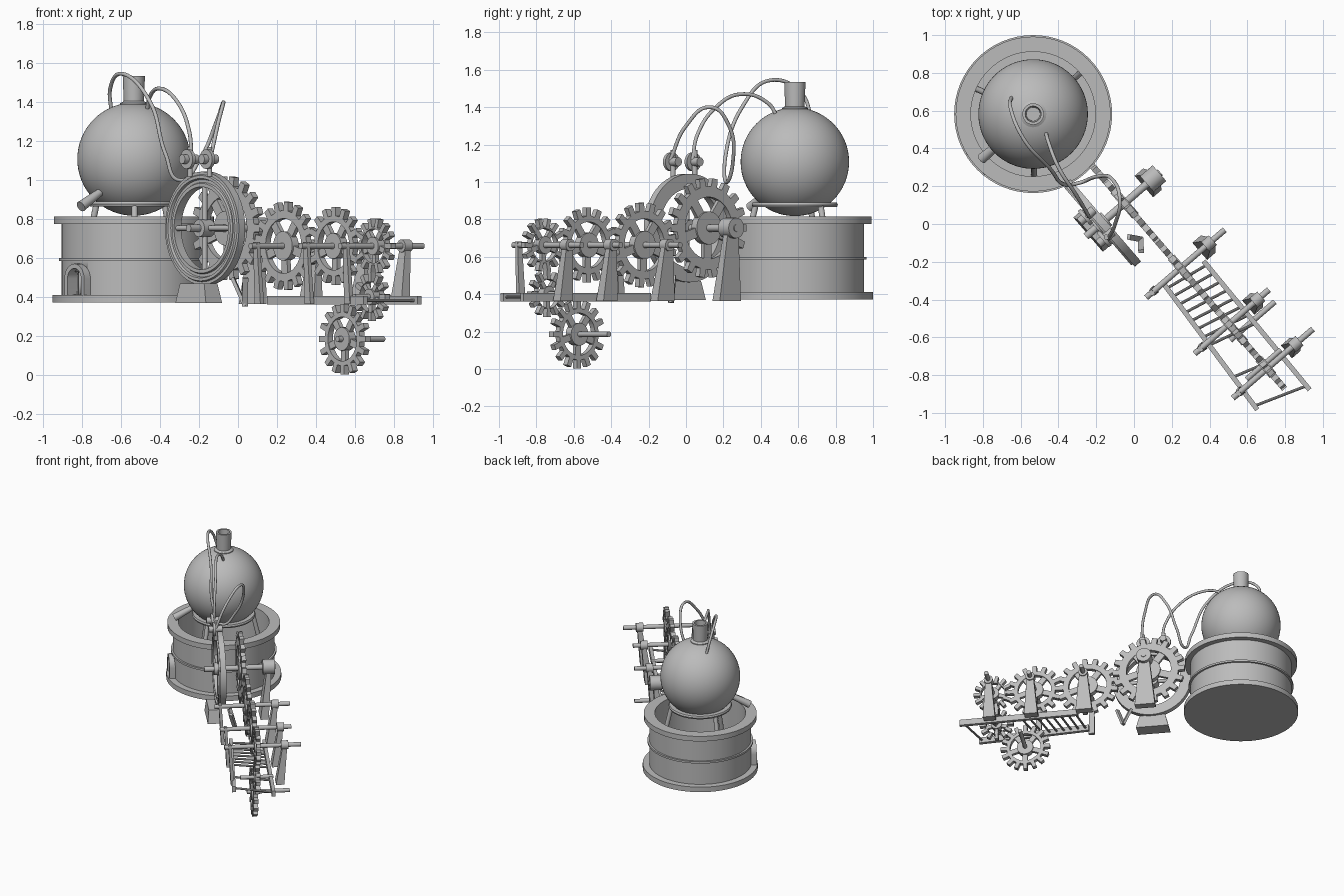
import bpy, bmesh
from math import sin, cos, pi, radians
from mathutils import Vector, Matrix

if "Cube" in bpy.data.objects:
    bpy.data.objects.remove(bpy.data.objects["Cube"])

metal = bpy.data.materials.new("grey metal")
metal.use_nodes = True
GREY = (0.5, 0.5, 0.5, 1)
metal.diffuse_color = GREY
metal.node_tree.nodes["Principled BSDF"].inputs["Base Color"].default_value = GREY

# Gear train frame: X runs along the train, Y along the shafts
U, A = Vector((0.653, -0.757, 0)), Vector((0.757, 0.653, 0))
TRAIN = Matrix.Translation((-0.05, 0.11, 0)) @ Matrix((U, A, (0, 0, 1))).transposed().to_4x4()
VESSEL = Matrix.Translation((-0.534, 0.582, 0))
DOOR = VESSEL @ Matrix.Rotation(radians(221 + 90), 4, "Z")   # -Y looks outward


def finish(name, bm, frame):
    bmesh.ops.recalc_face_normals(bm, faces=bm.faces)
    mesh = bpy.data.meshes.new(name)
    bm.to_mesh(mesh)
    bm.free()
    mesh.materials.append(metal)
    ob = bpy.data.objects.new(name, mesh)
    bpy.context.collection.objects.link(ob)
    ob.matrix_world = frame
    bpy.ops.object.select_all(action="DESELECT")
    ob.select_set(True)
    bpy.context.view_layer.objects.active = ob
    bpy.ops.object.shade_smooth_by_angle(angle=radians(35))
    return ob


def add_rod(bm, p, q, r, r2=None, sides=20):
    p, q = Vector(p), Vector(q)
    turn = (q - p).to_track_quat("Z", "Y").to_matrix().to_4x4()
    bmesh.ops.create_cone(bm, cap_ends=True, segments=sides, radius1=r, radius2=r if r2 is None else r2,
                          depth=(q - p).length, matrix=Matrix.Translation((p + q) / 2) @ turn)


def rod(name, p, q, r, r2=None, frame=TRAIN, sides=20):
    bm = bmesh.new()
    add_rod(bm, p, q, r, r2, sides)
    return finish(name, bm, frame)


def block(name, foot, top, foot_size, top_size, frame=TRAIN):
    """Tapered block between two level rectangles."""
    bm = bmesh.new()
    corners = [(-1, -1), (1, -1), (1, 1), (-1, 1)]
    rings = [[bm.verts.new((c[0] + x * s[0] / 2, c[1] + y * s[1] / 2, c[2])) for x, y in corners]
             for c, s in ((foot, foot_size), (top, top_size))]
    bm.faces.new(rings[0])
    bm.faces.new(rings[1])
    for i in range(4):
        j = (i + 1) % 4
        bm.faces.new((rings[0][i], rings[0][j], rings[1][j], rings[1][i]))
    return finish(name, bm, frame)


def beam(name, p, q, width, height):
    p, q = Vector(p), Vector(q)
    bm = bmesh.new()
    bmesh.ops.create_cube(bm, size=1, matrix=Matrix.Translation((p + q) / 2)
                          @ (q - p).to_track_quat("X", "Z").to_matrix().to_4x4()
                          @ Matrix.Diagonal(((q - p).length, width, height, 1)))
    return finish(name, bm, TRAIN)


def lathe(name, profile, frame, closed=False, steps=64):
    """Spin (radius, height) points about Z."""
    bm = bmesh.new()
    verts = [bm.verts.new((r, 0, z)) for r, z in profile]
    pairs = list(zip(verts, verts[1:])) + ([(verts[-1], verts[0])] if closed else [])
    edges = [bm.edges.new(p) for p in pairs]
    bmesh.ops.spin(bm, geom=verts + edges, cent=(0, 0, 0), axis=(0, 0, 1), angle=2 * pi, steps=steps)
    bmesh.ops.remove_doubles(bm, verts=bm.verts, dist=0.0001)
    return finish(name, bm, frame)


def add_band(bm, outer, inner, y0, y1, closed):
    """Flat band between two (x, z) outlines, with thickness along Y."""
    rows = [[bm.verts.new((x, y, z)) for x, z in line]
            for line, y in ((outer, y0), (inner, y0), (inner, y1), (outer, y1))]
    n = len(outer)
    for i in range(n if closed else n - 1):
        j = (i + 1) % n
        for a, b in zip(rows, rows[1:] + rows[:1]):
            bm.faces.new((a[i], a[j], b[j], b[i]))
    if not closed:
        bm.faces.new([r[0] for r in rows])
        bm.faces.new([r[-1] for r in rows])


def gear(name, u, z, radius, teeth, spokes=5, half=0.017):
    bm = bmesh.new()
    root, outer, inner = radius - 0.045, [], []
    for i in range(teeth):
        for part, r in ((-0.27, root), (-0.2, radius), (0.2, radius), (0.27, root)):
            a = (i + part) * 2 * pi / teeth
            outer.append((r * cos(a), r * sin(a)))
            inner.append((radius * 0.62 * cos(a), radius * 0.62 * sin(a)))
    add_band(bm, outer, inner, -half, half, True)
    for i in range(spokes):
        turn = Matrix.Rotation(i * 2 * pi / spokes + 0.3, 4, "Y")
        bmesh.ops.create_cube(bm, size=1, matrix=turn @ Matrix.Translation((radius * 0.43, 0, 0))
                              @ Matrix.Diagonal((radius * 0.46, half * 1.4, radius * 0.2, 1)))
    add_rod(bm, (0, -half * 1.3, 0), (0, half * 1.3, 0), radius * 0.33, sides=32)
    return finish(name, bm, TRAIN @ Matrix.Translation((u, 0, z)))


def pipe(name, points, r, frame=Matrix()):
    curve = bpy.data.curves.new(name, "CURVE")
    curve.dimensions = "3D"
    curve.bevel_depth, curve.bevel_resolution, curve.use_fill_caps = r, 3, True
    spline = curve.splines.new("BEZIER")
    spline.bezier_points.add(len(points) - 1)
    for bp, p in zip(spline.bezier_points, points):
        bp.co = p
        bp.handle_left_type = bp.handle_right_type = "AUTO"
    curve.materials.append(metal)
    ob = bpy.data.objects.new(name, curve)
    bpy.context.collection.objects.link(ob)
    ob.matrix_world = frame


# Furnace drum: open top, flanged, with a floor
drum = lathe("furnace_drum", [(0, 0.372), (0.418, 0.372), (0.418, 0.412), (0.37, 0.412), (0.37, 0.585),
                              (0.384, 0.585), (0.384, 0.6), (0.37, 0.6), (0.37, 0.775), (0.41, 0.775),
                              (0.41, 0.815), (0.33, 0.815), (0.33, 0.39), (0, 0.39)], VESSEL)

# Furnace door: cut opening and arched surround
cutter = block("door_cutter", (0, -0.35, 0.413), (0, -0.35, 0.53), (0.11, 0.16), (0.11, 0.16), DOOR)
cutter.hide_render = True
cut = drum.modifiers.new("door", "BOOLEAN")
cut.operation, cut.object, cut.solver = "DIFFERENCE", cutter, "EXACT"
bpy.context.view_layer.objects.active = drum
bpy.ops.object.modifier_apply(modifier="door")
bpy.data.objects.remove(cutter)


def arch(r):
    return [(-r, 0.4)] + [(-r * cos(pi * i / 14), 0.495 + r * sin(pi * i / 14)) for i in range(15)] + [(r, 0.4)]


bm = bmesh.new()
add_band(bm, arch(0.077), arch(0.053), -0.405, -0.34, False)
finish("door_surround", bm, DOOR)

# Boiler: sphere, neck, ring, legs and spout
bm = bmesh.new()
bmesh.ops.create_uvsphere(bm, u_segments=64, v_segments=32, radius=0.29)
finish("boiler_sphere", bm, VESSEL @ Matrix.Translation((0, 0, 1.108)))
lathe("boiler_neck", [(0.055, 1.36), (0.07, 1.375), (0.07, 1.395), (0.052, 1.405), (0.057, 1.535),
                      (0.042, 1.535), (0.036, 1.4), (0, 1.4)], VESSEL, steps=32)
lathe("boiler_ring", [(0.178, 0.866), (0.225, 0.866), (0.23, 0.878), (0.225, 0.89), (0.178, 0.89)], VESSEL, True)
for i in range(3):
    a = radians(41 + 115 * i)
    d = Vector((cos(a), sin(a), 0))
    rod("boiler_leg", d * 0.21 + Vector((0, 0, 0.875)), d * 0.325 + Vector((0, 0, 0.38)), 0.016, frame=VESSEL)
rod("boiler_spout", (0, -0.2, 0.955), (0, -0.36, 0.865), 0.018, 0.028, DOOR)

# Gears
AXLE = 0.663
gear("main_gear", 0, 0.754, 0.267, 18)
gear("second_gear", 0.453, AXLE, 0.227, 17)
gear("third_gear", 0.846, AXLE, 0.2, 16)
gear("fourth_gear", 1.156, AXLE, 0.142, 14)
gear("idler_gear", 1.128, 0.402, 0.125, 12)
gear("lower_gear", 0.915, 0.186, 0.183, 16)

# Shafts with a tapered bracket and bearing on one side and a thin post on the other
for u, z, start, end, r, foot, size in ((0, 0.754, -0.27, 0.25, 0.02, 0.15, 0.055),
                                        (0.453, AXLE, -0.24, 0.31, 0.016, 0.12, 0.033),
                                        (0.846, AXLE, -0.24, 0.28, 0.016, 0.1, 0.033),
                                        (1.156, AXLE, -0.24, 0.32, 0.016, 0.09, 0.033)):
    rod("gear_shaft", (u, start, z), (u, end, z), r)
    rod("shaft_bearing", (u, 0.2 - size * 0.8, z), (u, 0.2 + size * 0.8, z), size)
    block("shaft_bracket", (u, 0.165, 0.365), (u, 0.2, z - size * 0.5), (foot, 0.06), (foot * 0.5, 0.035))
    if u:
        block("shaft_post", (u, -0.18, 0.365), (u, -0.2, z + 0.02), (0.045, 0.025), (0.03, 0.02))
rod("idler_shaft", (1.128, -0.12, 0.402), (1.128, 0.12, 0.402), 0.014)
rod("lower_shaft", (0.915, -0.05, 0.186), (0.915, 0.262, 0.186), 0.015)

# Flywheel: stepped rim, spokes and hub
WHEEL = TRAIN @ Matrix.Translation((0, -0.16, 0.754)) @ Matrix.Rotation(pi / 2, 4, "X")
lathe("flywheel_rim", [(0.29, -0.025), (0.29, 0.018), (0.275, 0.018), (0.27, 0.028), (0.255, 0.028),
                       (0.25, 0.014), (0.235, 0.014), (0.23, 0.024), (0.212, 0.024), (0.212, -0.025)], WHEEL, True)
for i in range(2):
    d = Vector((cos(pi / 2 * i), sin(pi / 2 * i), 0)) * 0.22
    rod("flywheel_spoke", -d, d, 0.014, frame=WHEEL)
rod("flywheel_hub", (0, 0, -0.035), (0, 0, 0.04), 0.045, frame=WHEEL)

# Flywheel base block and slanted struts
block("flywheel_base", (0, -0.2, 0.37), (0, -0.2, 0.47), (0.24, 0.11), (0.19, 0.09))
for side in (-1, 1):
    beam("base_strut", (0.2 + side * 0.05, -0.1, 0.5), (0.2, -0.06, 0.357), 0.03, 0.018)

# Valves above the flywheel
for u in (-0.08, 0.073):
    rod("valve_stem", (u, -0.19, 1.02), (u, -0.19, 1.17), 0.014)
    rod("valve_body", (u, -0.245, 1.108), (u, -0.145, 1.108), 0.024)
    rod("valve_disc", (u, -0.215, 1.108), (u, -0.195, 1.108), 0.05, sides=28)

# Bent steam pipes
pipe("long_steam_pipe", [(-0.648, 0.672, 1.34), (-0.655, 0.62, 1.47), (-0.59, 0.46, 1.545), (-0.45, 0.3, 1.4),
                         (-0.37, 0.21, 1.13), (-0.3, 0.215, 1.0), (-0.2, 0.25, 1.1), (-0.11, 0.23, 1.3),
                         (-0.075, 0.13, 1.4), (-0.1, 0.0, 1.3), (-0.14, -0.083, 1.12)], 0.01)
pipe("short_steam_pipe", [(-0.468, 0.492, 1.34), (-0.455, 0.44, 1.42), (-0.4, 0.3, 1.47), (-0.31, 0.16, 1.4),
                          (-0.25, 0.06, 1.25), (-0.238, 0.035, 1.12)], 0.01)

# Ladder-like frame under the gears
left = Vector((0.463, -0.122, 0.384)), Vector((1.287, -0.182, 0.384))
right = Vector((0.505, 0.117, 0.384)), Vector((1.388, 0.097, 0.384))
for name, ends in (("left_rail", left), ("right_rail", right)):
    beam(name, *ends, 0.026, 0.045)
for f in [0.03 + 0.065 * i for i in range(8)] + [0.74, 0.97]:
    rod("frame_rung", left[0].lerp(left[1], f), right[0].lerp(right[1], f), 0.008, sides=10)
